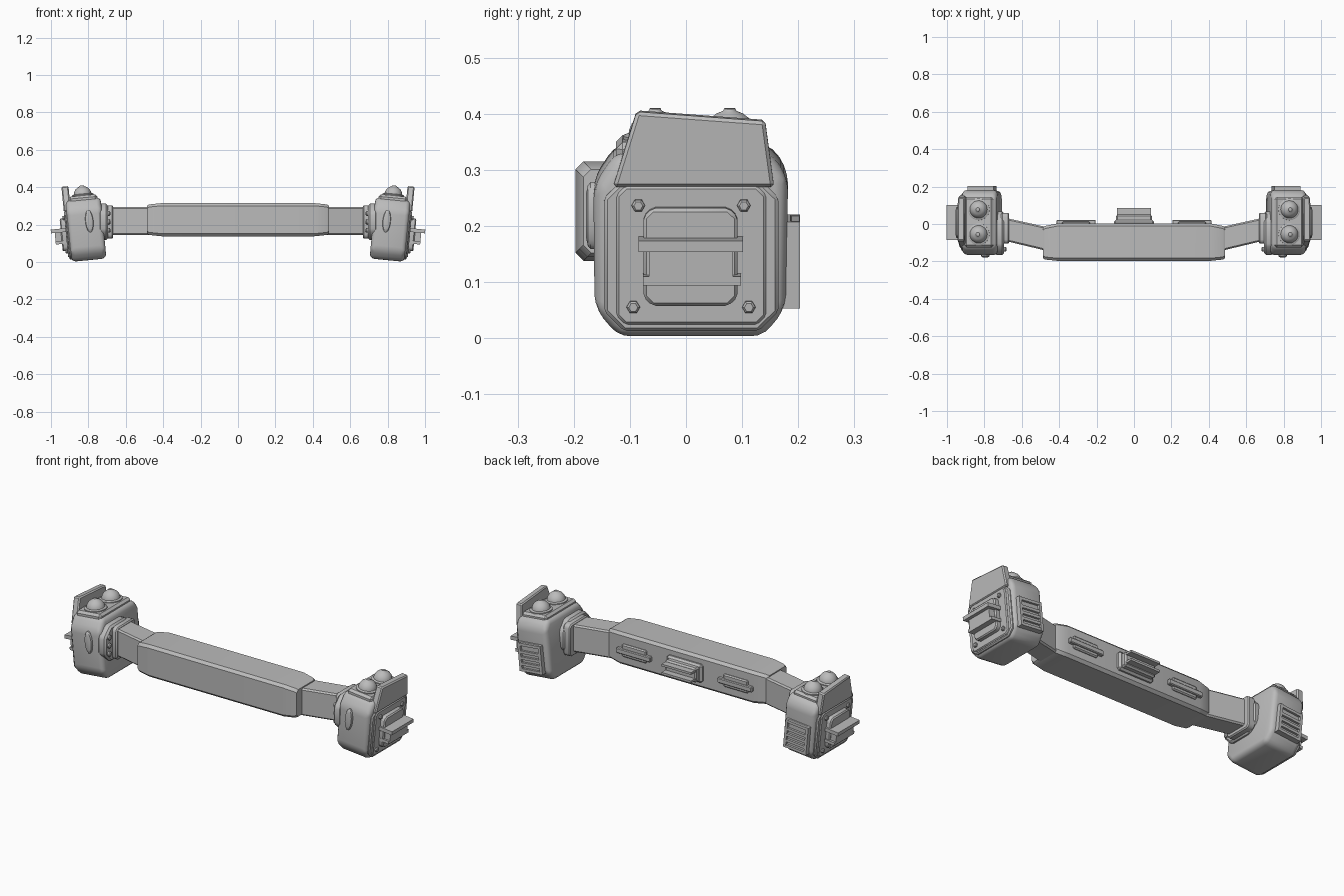
import bpy, bmesh, math
from mathutils import Matrix, Vector

if "Cube" in bpy.data.objects:
    bpy.data.objects.remove(bpy.data.objects["Cube"])

grey = bpy.data.materials.new("plain grey")
grey.use_nodes = True
colour = (0.5, 0.5, 0.5, 1)
grey.diffuse_color = colour
grey.node_tree.nodes["Principled BSDF"].inputs["Base Color"].default_value = colour

# Local frame of a pod: leaning outward at the top
POD = Matrix.Translation((0.80, 0, 0.01)) @ Matrix.Rotation(math.radians(5.5), 4, "Y")
WORLD = Matrix.Identity(4)


def finish(name, bm, frame, mirror, bevel=0, segs=1):
    bmesh.ops.recalc_face_normals(bm, faces=bm.faces)
    if bevel:
        edges = [e for e in bm.edges if e.calc_face_angle(0) > 0.3]
        bmesh.ops.bevel(bm, geom=edges, offset=bevel, segments=segs, profile=0.5,
                        affect="EDGES", clamp_overlap=True)
    bm.transform(frame)
    mesh = bpy.data.meshes.new(name)
    bm.to_mesh(mesh)
    bm.free()
    mesh.materials.append(grey)
    ob = bpy.data.objects.new(name, mesh)
    bpy.context.collection.objects.link(ob)
    bpy.ops.object.select_all(action="DESELECT")
    ob.select_set(True)
    bpy.context.view_layer.objects.active = ob
    bpy.ops.object.shade_smooth_by_angle(angle=math.radians(32))
    if mirror:
        ob.modifiers.new("mirror", "MIRROR").use_mirror_merge = False
    return ob


def loft(name, rings, frame=WORLD, mirror=True, bevel=0, segs=1):
    bm = bmesh.new()
    loops = [[bm.verts.new(p) for p in ring] for ring in rings]
    n = len(loops[0])
    for a, b in zip(loops, loops[1:]):
        for i in range(n):
            bm.faces.new((a[i], a[(i + 1) % n], b[(i + 1) % n], b[i]))
    bm.faces.new(loops[0])
    bm.faces.new(loops[-1])
    return finish(name, bm, frame, mirror, bevel, segs)


def side_prism(name, outline, x0, x1, frame=POD, **kw):
    """Extrude a (y, z) outline along x."""
    return loft(name, [[(x, y, z) for y, z in outline] for x in (x0, x1)], frame, **kw)


def box(name, x, y, z, frame=POD, **kw):
    return side_prism(name, [(y[0], z[0]), (y[1], z[0]), (y[1], z[1]), (y[0], z[1])],
                      x[0], x[1], frame, **kw)


def cut_rect(y0, y1, z0, z1, c):
    return [(y0 + c, z0), (y1 - c, z0), (y1, z0 + c), (y1, z1 - c),
            (y1 - c, z1), (y0 + c, z1), (y0, z1 - c), (y0, z0 + c)]


def lathe(name, profile, centre, axis, sides=24, frame=POD, scale=(1, 1, 1)):
    """Spin (radius, height) points around an axis direction."""
    turn = Vector(axis).to_track_quat("Z", "Y").to_matrix().to_4x4()
    place = Matrix.Translation(centre) @ turn @ Matrix.Diagonal((*scale, 1))
    rings = [[(r * math.cos(math.tau * i / sides), r * math.sin(math.tau * i / sides), h)
              for i in range(sides)] for r, h in profile]
    return loft(name, rings, frame @ place)


# Centre bar with tapered ends
def bar_ring(x, inset, back):
    return [(x, y, z) for y, z in
            cut_rect(-0.197 + inset, back, 0.138 + inset, 0.315 - inset, 0.014)]


loft("centre_bar", [bar_ring(s * x, i, b) for s, x, i, b in (
    (-1, 0.487, 0.014, -0.018), (-1, 0.475, 0.007, -0.01), (-1, 0.41, 0, 0.003),
    (1, 0.41, 0, 0.003), (1, 0.475, 0.007, -0.01), (1, 0.487, 0.014, -0.018))], mirror=False)

# Angled arms between the bar and the pods
loft("arm", [[(x, y, z) for y, z in cut_rect(y0, y1, 0.145, 0.295, 0.008)]
             for x, y0, y1 in ((0.46, -0.145, -0.018), (0.72, -0.083, 0.04))])

# Brackets on the back of the bar
box("back_bracket_base", (-0.108, 0.108), (-0.01, 0.022), (0.175, 0.275), WORLD, mirror=False, bevel=0.01)
box("back_bracket_block", (-0.095, 0.095), (0, 0.05), (0.185, 0.265), WORLD, mirror=False, bevel=0.008)
for z in (0.198, 0.244):
    box("back_bracket_lip", (-0.09, 0.09), (0.03, 0.085), (z, z + 0.012), WORLD, mirror=False)
box("back_plate", (0.235, 0.385), (-0.01, 0.013), (0.19, 0.26), WORLD, bevel=0.006)
box("back_handle", (0.205, 0.415), (0, 0.022), (0.208, 0.236), WORLD, bevel=0.004)

# Pod bodies
side_prism("pod_body", [(-0.12, 0), (0.137, 0), (0.178, 0.05), (0.182, 0.285),
                        (0.15, 0.33), (-0.125, 0.33), (-0.165, 0.27), (-0.163, 0.05)],
           -0.097, 0.092, bevel=0.024, segs=3)

# Tall outer plate with a trapezoid crest
side_prism("crest_plate", [(-0.13, 0.27), (0.157, 0.27), (0.141, 0.388), (-0.088, 0.405)],
           0.068, 0.106, bevel=0.006)
side_prism("outer_plate", cut_rect(-0.146, 0.165, 0.012, 0.285, 0.035), 0.07, 0.1, bevel=0.006)
side_prism("outer_panel", cut_rect(-0.124, 0.143, 0.024, 0.272, 0.016), 0.09, 0.106, bevel=0.005)

# Bracket on the outer panel
side_prism("outer_bracket", cut_rect(-0.076, 0.092, 0.06, 0.235, 0.016), 0.1, 0.132, bevel=0.006)
box("outer_block", (0.12, 0.165), (-0.066, 0.084), (0.108, 0.17))
box("outer_upper_lip", (0.1, 0.185), (-0.085, 0.102), (0.162, 0.182))
box("outer_lower_lip", (0.1, 0.165), (-0.077, 0.098), (0.1, 0.116))
for y, z in ((-0.085, 0.238), (0.103, 0.238), (-0.094, 0.056), (0.112, 0.056)):
    lathe("hex_bolt", [(0.012, 0), (0.012, 0.01), (0.008, 0.014)], (0.103, y, z), (1, 0, 0), 6)

# Domes on a stepped top mount
box("dome_mount", (-0.08, 0.075), (-0.125, 0.145), (0.31, 0.347), bevel=0.012)
for y in (-0.055, 0.078):
    lathe("dome_ring", [(0.058, 0), (0.058, 0.012), (0.05, 0.016)], (-0.003, y, 0.34), (0, 0, 1))
    arc = [math.radians(a) for a in range(0, 76, 15)]
    lathe("dome", [(0.048 * math.cos(a), 0.048 * math.sin(a)) for a in arc]
          + [(0.011, 0.048), (0.01, 0.051)], (-0.003, y, 0.35), (0, 0, 1))

# Oval boss on the front
lathe("front_boss", [(0.06, 0), (0.06, 0.008), (0.054, 0.013), (0.04, 0.016)],
      (-0.025, -0.162, 0.207), (0, -1, 0), 24, scale=(0.36, 1, 1))

# Louvred vent on the back
box("vent_back", (-0.07, 0.07), (0.16, 0.19), (0.05, 0.205), bevel=0.004)
for x in (-0.07, 0.055):
    box("vent_side", (x, x + 0.015), (0.17, 0.203), (0.05, 0.205))
for z in (0.05, 0.082, 0.114, 0.146, 0.188):
    box("vent_slat", (-0.06, 0.06), (0.17, 0.202), (z, z + 0.015))

# Collars where the arms meet the pods
side_prism("collar_flange", cut_rect(-0.165, 0.068, 0.118, 0.312, 0.05), 0.695, 0.745, WORLD, bevel=0.01)
side_prism("collar_sleeve", cut_rect(-0.105, 0.06, 0.125, 0.303, 0.015), 0.668, 0.71, WORLD, bevel=0.006)
for z in (0.17, 0.215, 0.26):
    lathe("collar_stud", [(0.013, 0), (0.013, 0.01), (0.008, 0.014)],
          (0.697, -0.135, z), (-1, 0, 0), 12, WORLD)
